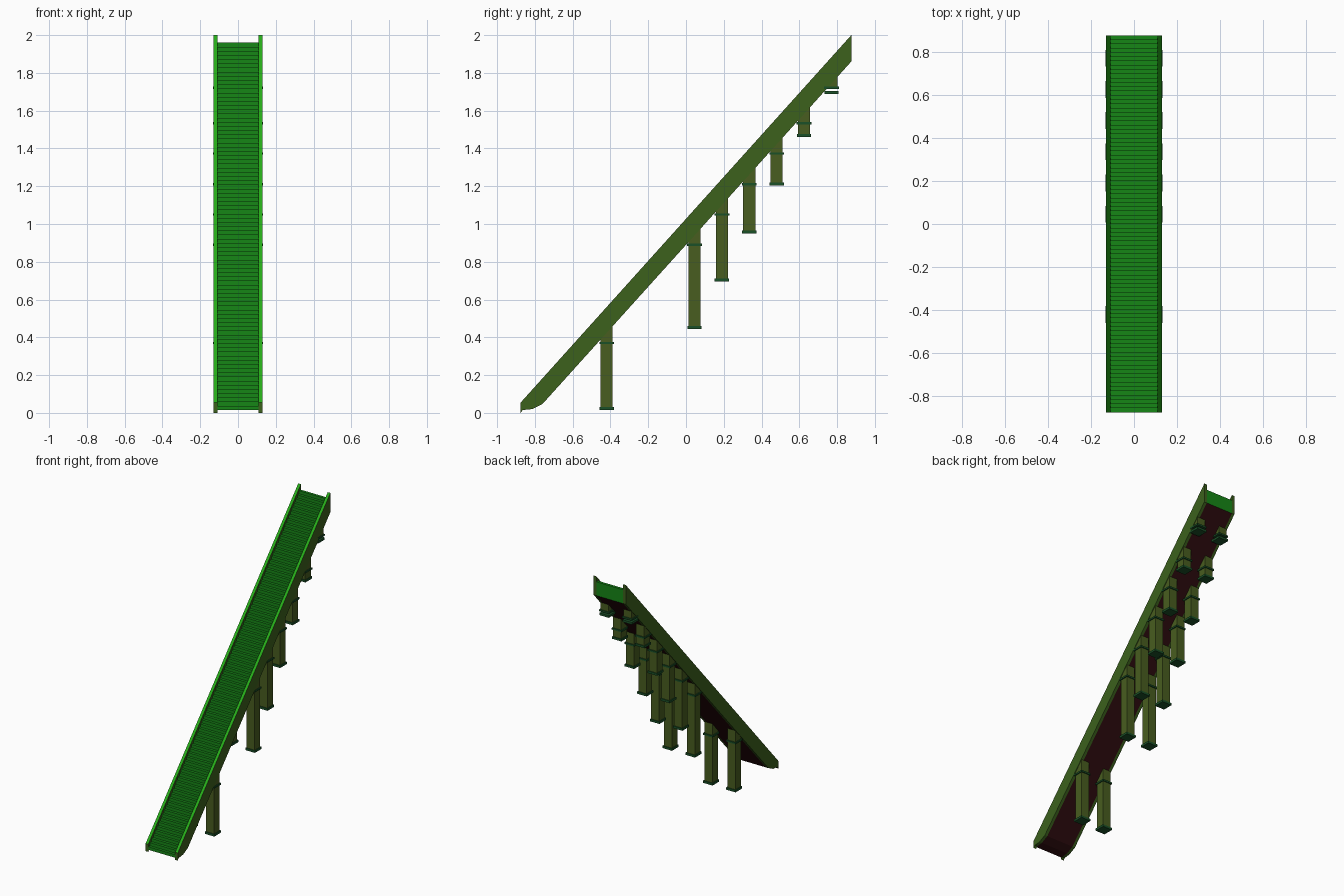
import bpy, bmesh

if "Cube" in bpy.data.objects:
    bpy.data.objects.remove(bpy.data.objects["Cube"])

def material(name, rgb):
    m = bpy.data.materials.new(name)
    m.diffuse_color = (*rgb, 1)
    m.use_nodes = True
    m.node_tree.nodes["Principled BSDF"].inputs["Base Color"].default_value = m.diffuse_color
    return m

OLIVE = material("olive_side", (0.045, 0.12, 0.012))
BRIGHT = material("bright_top", (0.02, 0.42, 0.01))
STEP = material("step_green", (0.008, 0.24, 0.008))
UNDER = material("dark_underside", (0.03, 0.004, 0.005))
BAND = material("band_green", (0.01, 0.08, 0.02))
POST = material("post_olive", (0.065, 0.11, 0.014))

def finish(name, bm, mats, mirror=False):
    bmesh.ops.recalc_face_normals(bm, faces=bm.faces)
    me = bpy.data.meshes.new(name)
    bm.to_mesh(me)
    bm.free()
    ob = bpy.data.objects.new(name, me)
    bpy.context.collection.objects.link(ob)
    for m in mats:
        me.materials.append(m)
    if mirror:
        ob.modifiers.new("mirror", 'MIRROR')
    return ob

def extrude_profile(name, pts, x0, x1, mats, mirror=False):
    """Extrude a (y, z) outline along x; slots: side, upward, downward."""
    bm = bmesh.new()
    face = bm.faces.new([bm.verts.new((x0, y, z)) for y, z in pts])
    new = bmesh.ops.extrude_face_region(bm, geom=[face])["geom"]
    bmesh.ops.translate(bm, vec=(x1 - x0, 0, 0),
                        verts=[v for v in new if isinstance(v, bmesh.types.BMVert)])
    ob = finish(name, bm, mats, mirror)
    for p in ob.data.polygons:
        p.material_index = 1 if p.normal.z > 0.3 else 2 if p.normal.z < -0.3 else 0
    return ob

def box(name, x, y, half, z0, z1, mat, top=None):
    """Square box mirrored over x; 'top' gives a sloped top height from y."""
    bm = bmesh.new()
    bmesh.ops.create_cube(bm, size=2)
    for v in bm.verts:
        high = v.co.z > 0
        yy = y + v.co.y * half
        v.co = (x + v.co.x * half, yy, (top(yy) if top else z1) if high else z0)
    return finish(name, bm, [mat], mirror=True)

def underside(y):
    return 1.86 + 1.109 * (y - 0.875)

# Side walls
END = 0.875
lower = [(END, underside(END)), (-0.76, underside(-0.76)), (-0.815, 0.02), (-0.865, 0.015)]
extrude_profile("side_wall", [(-END, 0.0), (-END, 0.055), (END, 2.0)] + lower,
                0.108, 0.129, [OLIVE, BRIGHT, OLIVE], mirror=True)

# Stair flight between the walls
N = 88
run, rise, start = 2 * END / N, 1.945 / N, 0.015
steps = [(-END, start)]
for i in range(N):
    z = start + (i + 1) * rise
    steps += [(-END + i * run, z), (-END + (i + 1) * run, z)]
extrude_profile("stair_flight", steps + lower, -0.109, 0.109, [STEP, STEP, UNDER])

# Support posts with collar and foot: y, foot bottom, collar height
rows = [(-0.42, 0.015, 0.37), (0.045, 0.445, 0.89), (0.19, 0.695, 1.05),
        (0.335, 0.95, 1.21), (0.48, 1.205, 1.373), (0.625, 1.46, 1.533),
        (0.77, 1.687, 1.722)]
for n, (y, foot, collar) in enumerate(rows):
    base = foot + 0.01 if n < 6 else collar - 0.005
    box(f"post_{n}", 0.0925, y, 0.032, base, 0, POST, top=lambda yy: underside(yy) + 0.01)
    box(f"post_collar_{n}", 0.0925, y, 0.039, collar - 0.006, collar + 0.006, BAND)
    box(f"post_foot_{n}", 0.0925, y, 0.038, foot, foot + 0.016, BAND)
